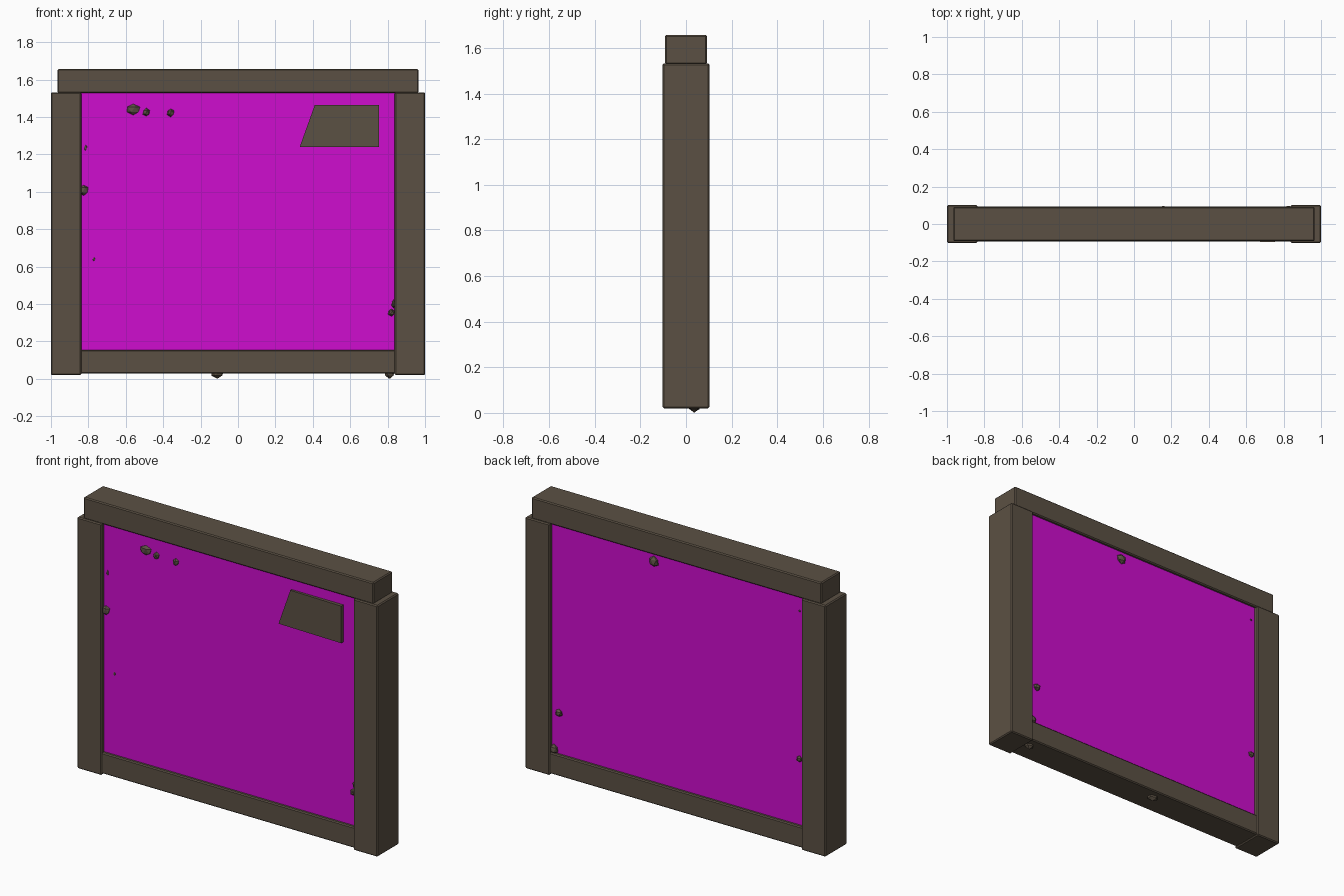
import bpy, bmesh, random
from mathutils import Vector, Matrix

if "Cube" in bpy.data.objects:
    bpy.data.objects.remove(bpy.data.objects["Cube"])

random.seed(4)


def material(name, rgb):
    m = bpy.data.materials.new(name)
    m.diffuse_color = (*rgb, 1)
    m.use_nodes = True
    m.node_tree.nodes["Principled BSDF"].inputs["Base Color"].default_value = m.diffuse_color
    return m


STONE = material("dark_stone", (0.105, 0.081, 0.057))
GLOW = material("magenta_portal", (0.62, 0.004, 0.62))


def finish(name, bm, mat):
    bmesh.ops.recalc_face_normals(bm, faces=bm.faces)
    me = bpy.data.meshes.new(name)
    bm.to_mesh(me)
    bm.free()
    me.materials.append(mat)
    ob = bpy.data.objects.new(name, me)
    bpy.context.collection.objects.link(ob)
    return ob


def block(name, lo, hi, mat, bevel=0.0):
    lo, hi = Vector(lo), Vector(hi)
    bm = bmesh.new()
    bmesh.ops.create_cube(bm, size=1, matrix=Matrix.Translation((lo + hi) / 2)
                          @ Matrix.Diagonal((*(hi - lo), 1)))
    if bevel:
        bmesh.ops.bevel(bm, geom=bm.edges[:], offset=bevel, segments=1, affect='EDGES')
    return finish(name, bm, mat)


def chip(name, centre, size):
    # Irregular faceted pebble
    bm = bmesh.new()
    bmesh.ops.create_icosphere(bm, subdivisions=1, radius=1)
    for v in bm.verts:
        v.co = v.co * random.uniform(0.88, 1.05) * Vector(size) + Vector(centre)
    finish(name, bm, STONE)


# Frame: two posts, lintel and sill
for side, x0, x1 in (("left", -1, -0.838), ("right", 0.838, 1)):
    block(side + "_post", (x0, -0.102, 0.02), (x1, 0.102, 1.532), STONE, 0.006)
block("lintel", (-0.965, -0.092, 1.528), (0.965, 0.092, 1.657), STONE, 0.006)
block("sill", (-0.85, -0.094, 0.028), (0.85, 0.094, 0.154), STONE, 0.006)

# Glowing panel, recessed on both sides
block("portal_panel", (-0.845, -0.075, 0.145), (0.845, 0.075, 1.535), GLOW)

# Slanted slab at the upper right of the front, turned slightly outward
bm = bmesh.new()
outline = [(0.33, 1.24), (0.755, 1.24), (0.755, 1.463), (0.41, 1.463)]
front = [bm.verts.new((x, -0.086 - 0.011 * (x - 0.33) / 0.425, z)) for x, z in outline]
back = [bm.verts.new((x, -0.07, z)) for x, z in outline]
bm.faces.new(front)
bm.faces.new(back[::-1])
for i in range(4):
    j = (i + 1) % 4
    bm.faces.new((front[i], back[i], back[j], front[j]))
finish("corner_slab", bm, STONE)

# Stone chips on the front: x, z, half width, half height
for i, (x, z, w, h) in enumerate([(-0.56, 1.44, 0.042, 0.032), (-0.49, 1.425, 0.021, 0.023),
                                  (-0.36, 1.423, 0.022, 0.023), (-0.825, 1.01, 0.027, 0.03),
                                  (-0.815, 1.235, 0.008, 0.018), (-0.77, 0.64, 0.008, 0.012),
                                  (0.832, 0.40, 0.012, 0.024), (0.82, 0.355, 0.02, 0.022)]):
    chip(f"front_chip_{i}", (x, -0.075, z), (w, 0.02 if w > 0.01 else 0.005, h))

# Stone chips on the back
for i, (x, z, w) in enumerate([(0.16, 1.48, 0.036), (0.79, 0.40, 0.024), (0.825, 0.175, 0.032),
                               (-0.81, 0.55, 0.02), (-0.81, 1.44, 0.007)]):
    chip(f"back_chip_{i}", (x, 0.075, z), (w, min(w, 0.026), w))

# Stone chips under the sill
chip("bottom_chip_0", (-0.11, 0.035, 0.031), (0.036, 0.028, 0.03))
chip("bottom_chip_1", (0.81, 0.035, 0.031), (0.03, 0.025, 0.03))
